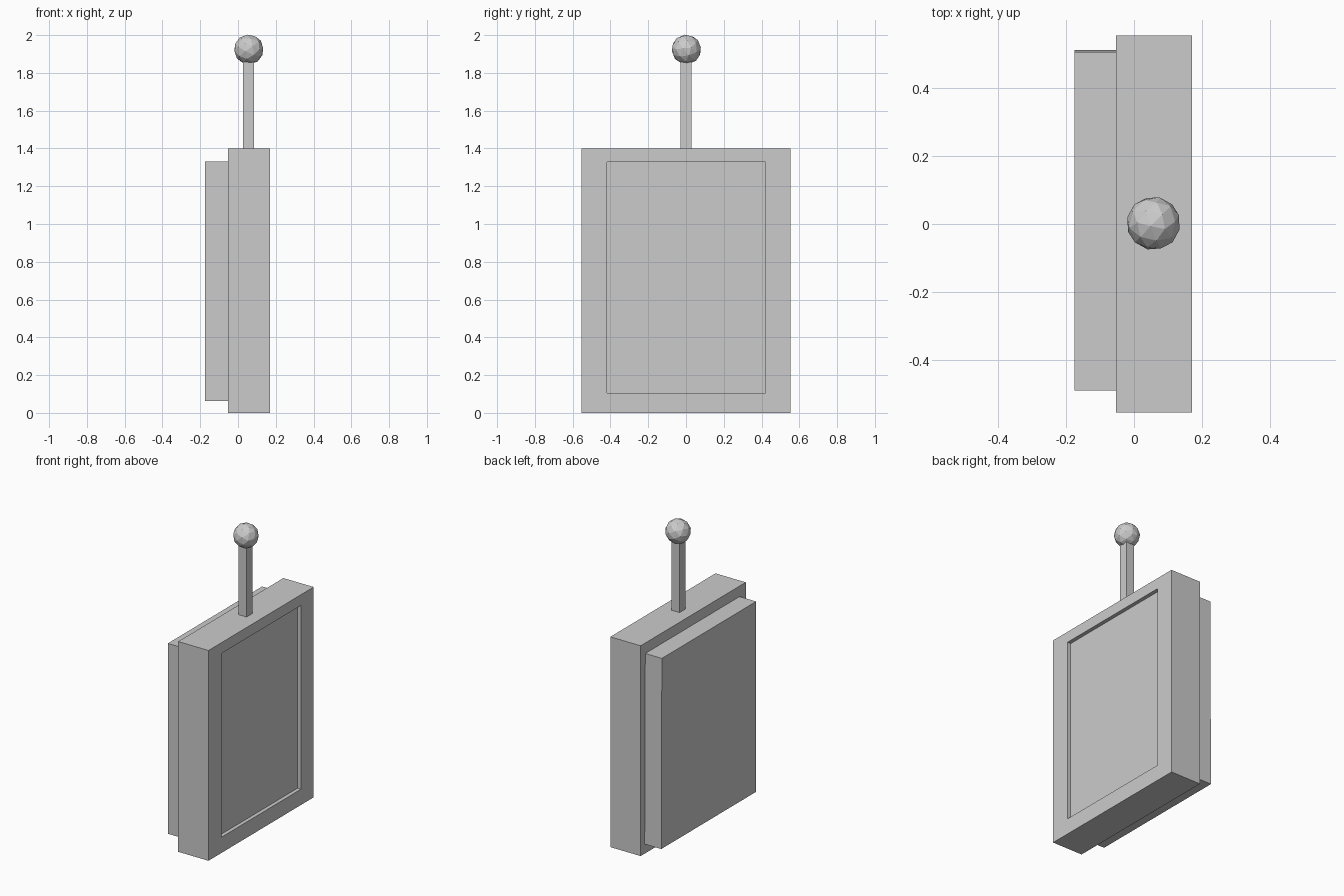
import bpy
import bmesh
from mathutils import Euler, Matrix, Vector

cube = bpy.data.objects.get("Cube")
if cube:
    bpy.data.objects.remove(cube, do_unlink=True)

grey = bpy.data.materials.new("plain grey")
grey.use_nodes = True
colour = (0.6, 0.6, 0.6, 1)
grey.diffuse_color = colour
grey.node_tree.nodes["Principled BSDF"].inputs["Base Color"].default_value = colour


def add_object(name, bm):
    bmesh.ops.recalc_face_normals(bm, faces=bm.faces)
    mesh = bpy.data.meshes.new(name)
    bm.to_mesh(mesh)
    bm.free()
    mesh.materials.append(grey)
    obj = bpy.data.objects.new(name, mesh)
    bpy.context.collection.objects.link(obj)
    return obj


def box(low, high):
    low, high = Vector(low), Vector(high)
    bm = bmesh.new()
    bmesh.ops.create_cube(bm, size=1)
    bmesh.ops.scale(bm, vec=high - low, verts=bm.verts)
    bmesh.ops.translate(bm, vec=(low + high) / 2, verts=bm.verts)
    return bm


# Case with a shallow screen recess in its left face
bm = box((-0.053, -0.553, 0), (0.17, 0.553, 1.4))
screen = max(bm.faces, key=lambda f: f.calc_center_median().x)
bmesh.ops.inset_individual(bm, faces=[screen], thickness=0.1)
for v in screen.verts:
    v.co.y = 0.42 if v.co.y > 0 else -0.418
    v.co.z = 1.328 if v.co.z > 0.7 else 0.105
floor = bmesh.ops.extrude_discrete_faces(bm, faces=[screen])["faces"][0]
bmesh.ops.translate(bm, vec=(-0.025, 0, 0), verts=floor.verts)
add_object("case", bm)

# Back panel, with one end leaning in slightly towards the top
bm = box((-0.175, -0.488, 0.063), (-0.053, 0.51, 1.33))
for v in bm.verts:
    if v.co.y > 0 and v.co.z > 1:
        v.co.y = 0.504
add_object("back_panel", bm)

# Antenna rod
add_object("antenna_rod", box((0.026, -0.03, 1.39), (0.084, 0.03, 1.9)))

# Faceted antenna ball
bm = bmesh.new()
turn = Matrix.Translation((0.057, 0.002, 1.924)) @ Euler((0.4, 0.3, 0.5)).to_matrix().to_4x4()
bmesh.ops.create_icosphere(bm, subdivisions=2, radius=0.079, matrix=turn)
add_object("antenna_ball", bm)
